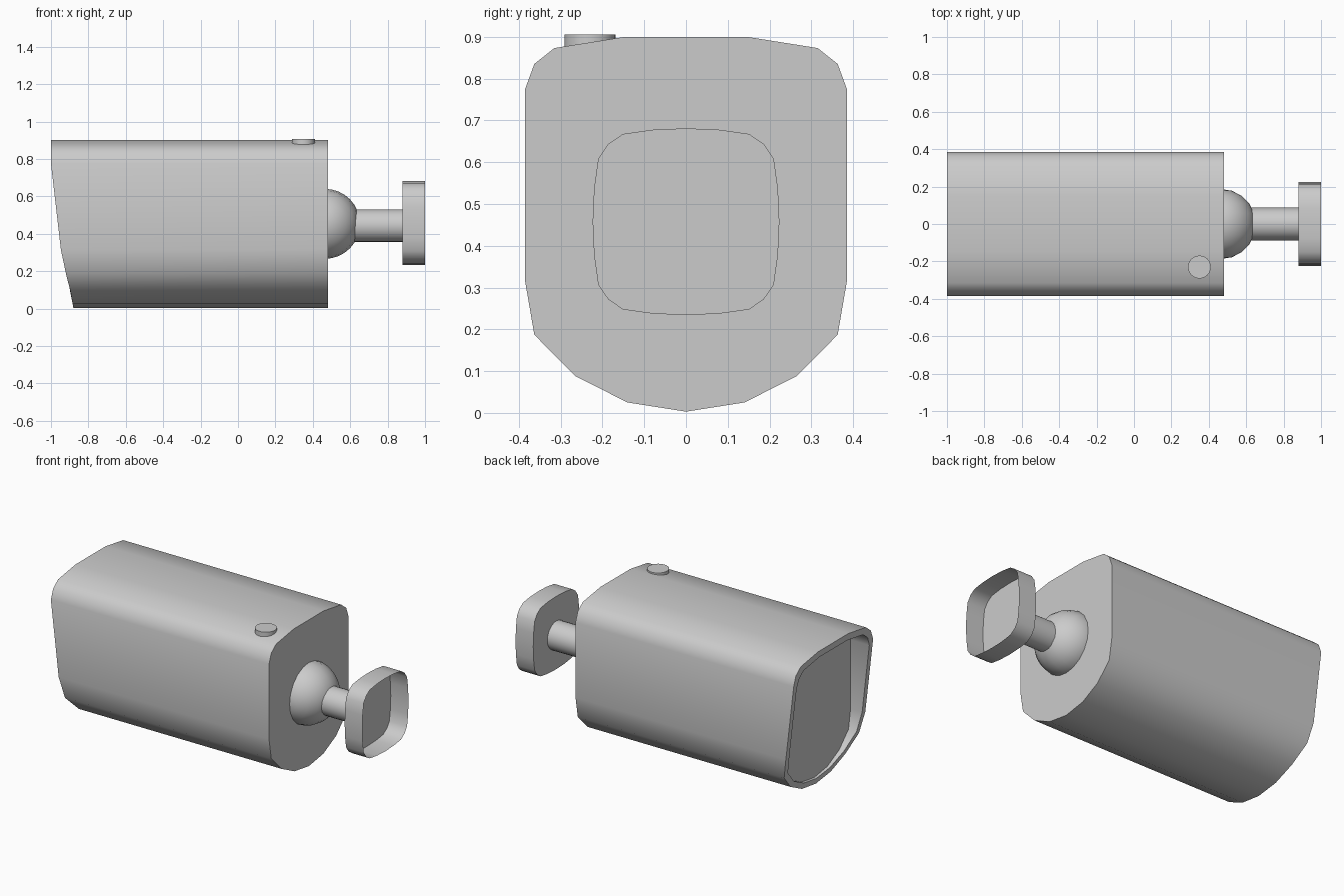
import bpy, bmesh, math
from mathutils import Matrix

if "Cube" in bpy.data.objects:
    bpy.data.objects.remove(bpy.data.objects["Cube"])


def finish(bm, name, angle=40):
    bmesh.ops.recalc_face_normals(bm, faces=bm.faces)
    mesh = bpy.data.meshes.new(name)
    bm.to_mesh(mesh)
    bm.free()
    ob = bpy.data.objects.new(name, mesh)
    bpy.context.collection.objects.link(ob)
    bpy.ops.object.select_all(action='DESELECT')
    ob.select_set(True)
    bpy.context.view_layer.objects.active = ob
    bpy.ops.object.shade_smooth_by_angle(angle=math.radians(angle))
    return ob


def loft(name, loops, cap_start=True, cap_end=True):
    """Bridge consecutive loops of points with quads, optionally capping the ends."""
    bm = bmesh.new()
    rows = [[bm.verts.new(p) for p in loop] for loop in loops]
    n = len(rows[0])
    for a, b in zip(rows, rows[1:]):
        for i in range(n):
            j = (i + 1) % n
            bm.faces.new((a[i], a[j], b[j], b[i]))
    if cap_start:
        bm.faces.new(rows[0])
    if cap_end:
        bm.faces.new(rows[-1])
    return finish(bm, name)


def cylinder(name, radius, depth, centre, rotation=None, segments=32):
    bm = bmesh.new()
    m = Matrix.Translation(centre) @ (rotation or Matrix())
    bmesh.ops.create_cone(bm, cap_ends=True, segments=segments, radius1=radius,
                          radius2=radius, depth=depth, matrix=m)
    return finish(bm, name)


# Housing: half section mirrored in y, with a slanted, recessed front
half = [(0, 0.003), (0.14, 0.025), (0.265, 0.088), (0.363, 0.187), (0.385, 0.315),
        (0.385, 0.775), (0.363, 0.835), (0.315, 0.873), (0.145, 0.9)]
section = half + [(-y, z) for y, z in reversed(half[1:])]
inner = [(y * 0.915, 0.035 + z * 0.92) for y, z in section]

slant = [(0, -0.88), (0.088, -0.895), (0.187, -0.92), (0.315, -0.947),
         (0.775, -1.0), (1.0, -1.0)]


def front_x(z):
    for (z0, x0), (z1, x1) in zip(slant, slant[1:]):
        if z <= z1:
            return x0 + (x1 - x0) * (z - z0) / (z1 - z0)
    return -1.0


loft("camera_housing", [
    [(0.48, y, z) for y, z in section],
    [(front_x(z), y, z) for y, z in section],
    [(front_x(z), y, z) for y, z in inner],
    [(-0.87, y, z) for y, z in inner],
])

# Ball joint, its axis lying along y
bm = bmesh.new()
bmesh.ops.create_uvsphere(bm, u_segments=32, v_segments=10, radius=0.187,
                          matrix=Matrix.Translation((0.465, 0, 0.453)) @ Matrix.Rotation(math.pi / 2, 4, 'X'))
finish(bm, "ball_joint")

# Mounting arm
cylinder("mount_arm", 0.087, 0.30, (0.73, 0, 0.443), Matrix.Rotation(math.pi / 2, 4, 'Y'), 24)

# Wall plate: thin rounded-square cup, open towards the wall
quarter = [(0.2235, 0), (0.22, 0.08), (0.21, 0.151), (0.186, 0.186), (0.151, 0.21), (0.08, 0.22)]
plate = []
for k in range(4):
    c, s = [(1, 0), (0, 1), (-1, 0), (0, -1)][k]
    plate += [(c * y - s * z, s * y + c * z) for y, z in quarter]
loft("wall_plate", [[(x, y, z + 0.4575) for y, z in plate] for x in (0.88, 1.0)], cap_end=False)

# Small screw cap on the roof
cylinder("top_screw", 0.061, 0.03, (0.35, -0.23, 0.891))
